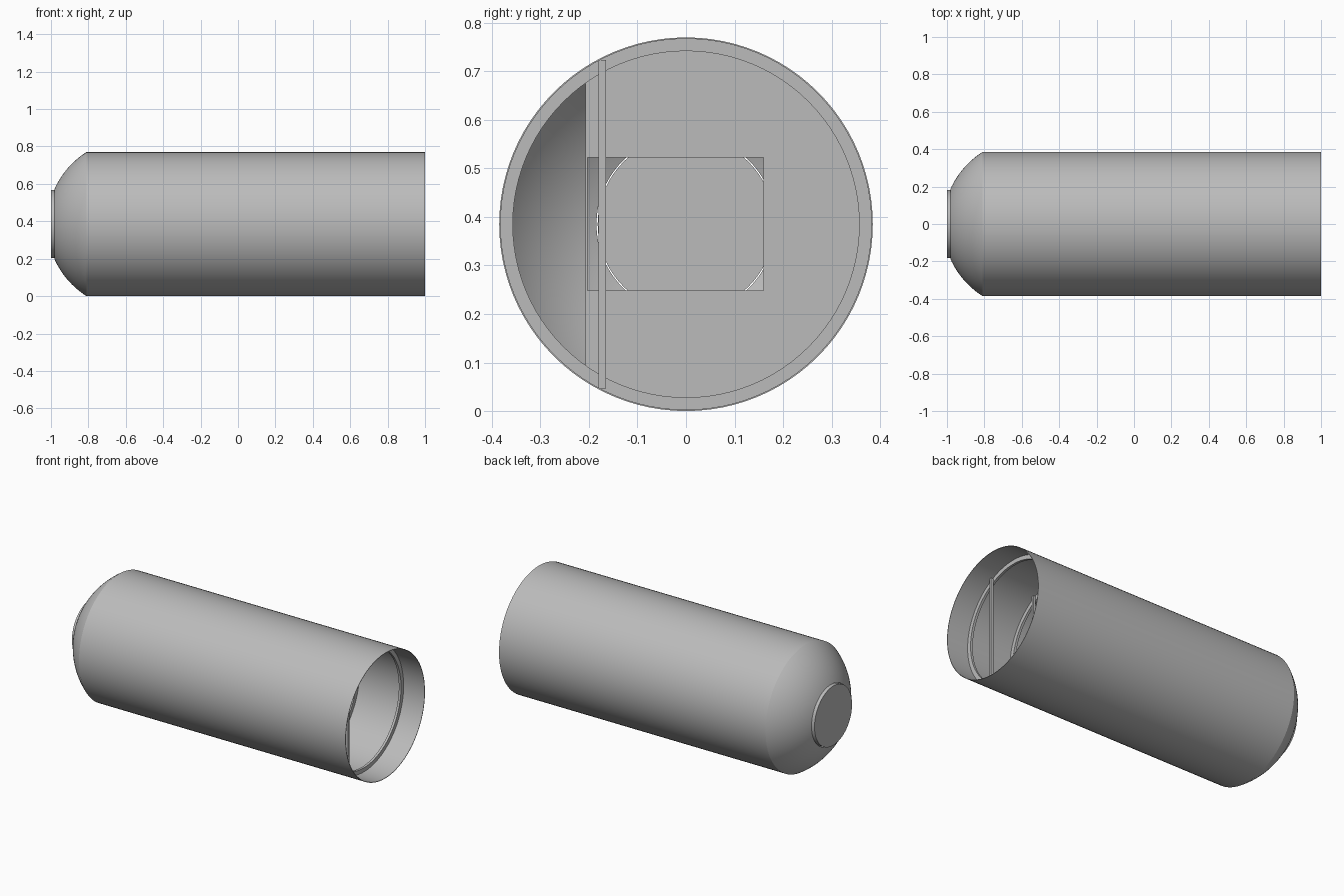
import bpy, bmesh, math
from mathutils import Matrix

if "Cube" in bpy.data.objects:
    bpy.data.objects.remove(bpy.data.objects["Cube"])

R = 0.385           # hull radius, also the height of the axis
SEGMENTS = 96
BULKHEAD_X = -0.78

grey = bpy.data.materials.new("light grey")
grey.use_nodes = True
grey.diffuse_color = (0.5, 0.5, 0.5, 1)
grey.node_tree.nodes["Principled BSDF"].inputs["Base Color"].default_value = (0.5, 0.5, 0.5, 1)


def finish(name, bm, smooth=False):
    bmesh.ops.recalc_face_normals(bm, faces=bm.faces)
    mesh = bpy.data.meshes.new(name)
    bm.to_mesh(mesh)
    bm.free()
    obj = bpy.data.objects.new(name, mesh)
    bpy.context.collection.objects.link(obj)
    mesh.materials.append(grey)
    if smooth:
        bpy.ops.object.select_all(action='DESELECT')
        obj.select_set(True)
        bpy.context.view_layer.objects.active = obj
        bpy.ops.object.shade_smooth_by_angle(angle=math.radians(25))
    return obj


def revolve(name, profile, closed=False):
    """Spin (x, radius) points about the long axis."""
    bm = bmesh.new()
    verts = [bm.verts.new((x, 0, R + r)) for x, r in profile]
    edges = [bm.edges.new(pair) for pair in zip(verts, verts[1:])]
    if closed:
        edges.append(bm.edges.new((verts[-1], verts[0])))
    bmesh.ops.spin(bm, geom=verts + edges, cent=(0, 0, R), axis=(1, 0, 0),
                   angle=math.tau, steps=SEGMENTS)
    bmesh.ops.remove_doubles(bm, verts=bm.verts, dist=1e-5)
    return finish(name, bm, True)


def box(name, low, high):
    bm = bmesh.new()
    size = [b - a for a, b in zip(low, high)]
    mid = [(a + b) / 2 for a, b in zip(low, high)]
    bmesh.ops.create_cube(bm, size=1, matrix=Matrix.Translation(mid) @ Matrix.Diagonal((*size, 1)))
    return finish(name, bm)


# Hull: thin tube closed by a shallow dome
def dome(radius, steps=16):
    centre, start, end = -0.565, math.radians(57.5), math.radians(24)
    angles = [start + (end - start) * i / steps for i in range(steps + 1)]
    return [(centre - radius * math.cos(a), radius * math.sin(a)) for a in angles]


wall = 0.003
outer = [(1, R)] + [(-0.81, R)] + dome(0.4565)[1:]
inner = [(1, R - wall)] + [(-0.81, R - wall)] + dome(0.4565 - wall)[1:]
revolve("hull", outer + inner[::-1], closed=True)

# End cap on the dome
revolve("end_cap", [(-1, 0), (-1, 0.182), (-0.975, 0.182), (-0.975, 0)])

# Ring frames, each with a cross beam
for i in range(6):
    x = 0.857 - 0.3 * i
    revolve(f"ring_frame_{i + 1}", [(x, R - 0.001), (x, 0.357), (x - 0.015, 0.357),
                                    (x - 0.015, R - 0.001)], closed=True)
    box(f"cross_beam_{i + 1}", (x, -0.18, R - 0.339), (x + 0.015, -0.165, R + 0.339))

# Bulkhead: disc cut off along one side, with a rectangular opening
bm = bmesh.new()
radius, chord = R - 0.002, -0.2075
limit = math.acos(chord / radius)
rim = [bm.verts.new((BULKHEAD_X, radius * math.cos(a), R + radius * math.sin(a)))
       for a in (limit * (2 * i / 80 - 1) for i in range(81))]
bm.faces.new(rim)
for value, axis in ((-0.203, 1), (0.16, 1), (R - 0.137, 2), (R + 0.138, 2)):
    point, normal = [0, 0, 0], [0, 0, 0]
    point[axis], normal[axis] = value, 1
    bmesh.ops.bisect_plane(bm, geom=bm.verts[:] + bm.edges[:] + bm.faces[:],
                           plane_co=point, plane_no=normal)
opening = [f for f in bm.faces
           if -0.203 < f.calc_center_median().y < 0.16
           and abs(f.calc_center_median().z - R) < 0.13]
bmesh.ops.delete(bm, geom=opening, context='FACES')
plate = bmesh.ops.extrude_face_region(bm, geom=bm.faces[:])
bmesh.ops.translate(bm, verts=[v for v in plate["geom"] if isinstance(v, bmesh.types.BMVert)],
                    vec=(0.015, 0, 0))
finish("bulkhead", bm)
